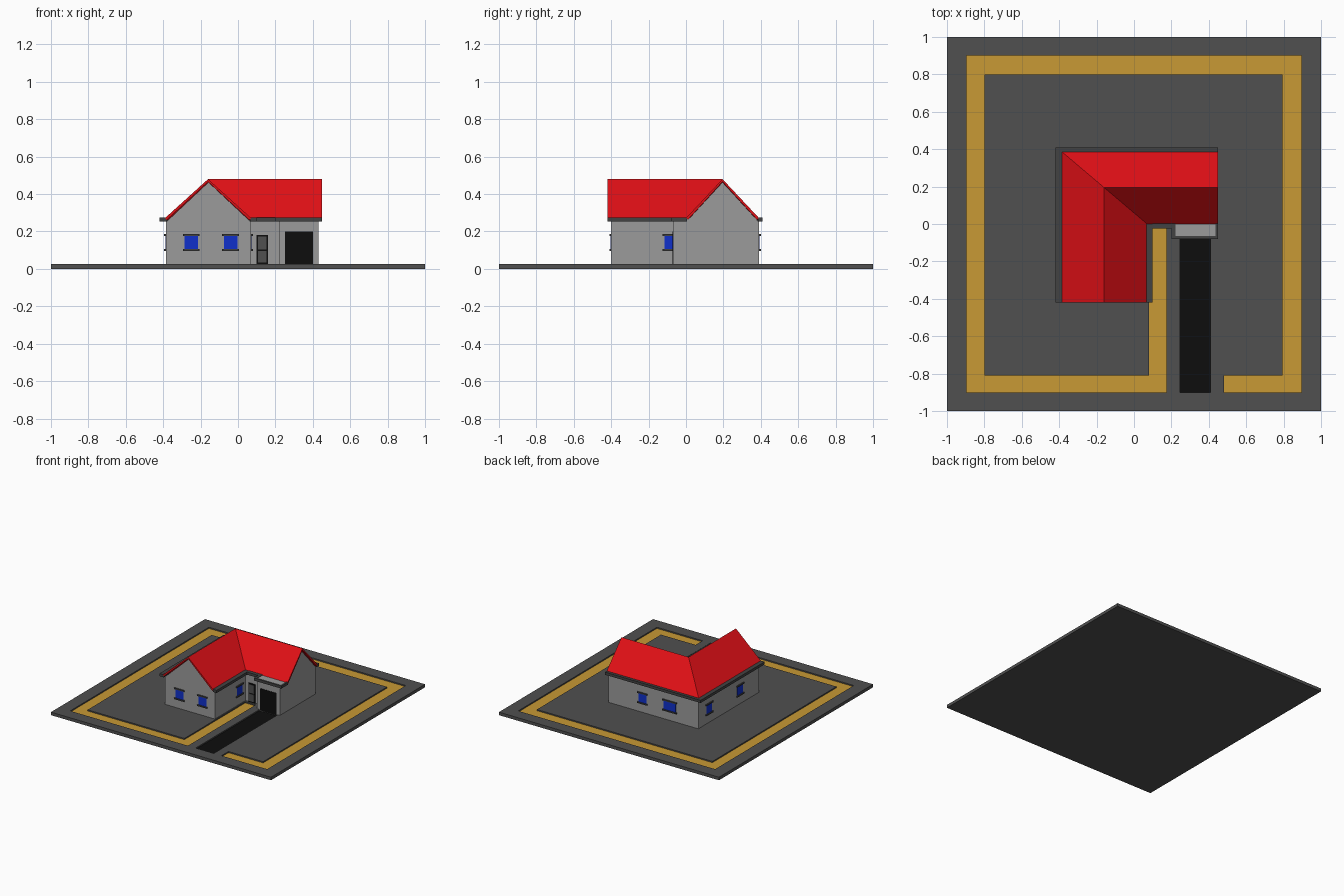
import bpy, bmesh

if "Cube" in bpy.data.objects:
    bpy.data.objects.remove(bpy.data.objects["Cube"])


def material(name, r, g, b):
    m = bpy.data.materials.new(name)
    m.diffuse_color = (r, g, b, 1)
    m.use_nodes = True
    m.node_tree.nodes["Principled BSDF"].inputs["Base Color"].default_value = m.diffuse_color
    return m


WALL = material("wall_grey", .33, .33, .33)
DARK = material("dark_grey", .08, .08, .08)
TRIM = material("trim_grey", .055, .055, .055)
BLACK = material("black", .004, .004, .004)
TAN = material("tan", .58, .32, .035)
RED = material("red", .75, .005, .008)
BLUE = material("blue", .005, .03, .6)


def from_mesh(name, verts, faces, mat):
    me = bpy.data.meshes.new(name)
    me.from_pydata(verts, [], faces)
    me.materials.append(mat)
    ob = bpy.data.objects.new(name, me)
    bpy.context.collection.objects.link(ob)
    return ob


def extrude(name, verts, vec, mat):
    """Closed prism: one planar outline swept along vec."""
    ob = from_mesh(name, verts, [range(len(verts))], mat)
    bm = bmesh.new()
    bm.from_mesh(ob.data)
    r = bmesh.ops.extrude_face_region(bm, geom=bm.faces[:], use_keep_orig=True)
    moved = [e for e in r["geom"] if isinstance(e, bmesh.types.BMVert)]
    bmesh.ops.translate(bm, verts=moved, vec=vec)
    bmesh.ops.recalc_face_normals(bm, faces=bm.faces[:])
    bm.to_mesh(ob.data)
    bm.free()
    return ob


def plan(name, pts, z0, z1, mat):
    return extrude(name, [(x, y, z0) for x, y in pts], (0, 0, z1 - z0), mat)


def box(name, x0, x1, y0, y1, z0, z1, mat):
    return plan(name, [(x0, y0), (x1, y0), (x1, y1), (x0, y1)], z0, z1, mat)


# Ground slab with sunken footpath and driveway
slab = box("ground_slab", -1, 1, -1, 1, 0, .025, DARK)
path = [(.08, -.02), (.08, -.81), (-.80, -.81), (-.80, .80), (.795, .80), (.795, -.81),
        (.48, -.81), (.48, -.90), (.895, -.90), (.895, .90), (-.895, .90), (-.895, -.90),
        (.175, -.90), (.175, -.02)]
drive = [(.245, -.90), (.41, -.90), (.41, -.07), (.245, -.07)]
for name, pts, mat in (("footpath", path, TAN), ("driveway", drive, BLACK)):
    cutter = plan(name + "_cutter", pts, .011, .05, mat)
    cutter.hide_render = True
    cutter.hide_viewport = True
    cutter.display_type = 'WIRE'
    cut = slab.modifiers.new(name, 'BOOLEAN')
    cut.operation = 'DIFFERENCE'
    cut.object = cutter
    plan(name, pts, .006, .015, mat)

# L-shaped walls with the garage bump-out
plan("walls", [(-.385, -.40), (.07, -.40), (.07, 0), (.22, 0), (.22, -.07), (.43, -.07),
               (.43, .39), (-.385, .39)], .015, .257, WALL)
extrude("front_gable", [(-.385, -.40, .25), (.07, -.40, .25), (-.158, -.40, .463)],
        (0, .02, 0), WALL)
extrude("side_gable", [(.43, 0, .25), (.43, .39, .25), (.43, .195, .463)],
        (-.02, 0, 0), WALL)

# Roof: two ridges meeting at a hip and a valley
E, P = .272, .48
roof = from_mesh("roof", [
    (-.39, -.42, E), (-.16, -.42, P), (.07, -.42, E), (-.16, .195, P), (-.39, .39, E),
    (.07, 0, E), (.45, 0, E), (.45, .195, P), (.45, .39, E)],
    [(0, 1, 3, 4), (1, 2, 5, 3), (3, 5, 6, 7), (3, 7, 8, 4)], RED)
thick = roof.modifiers.new("thickness", 'SOLIDIFY')
thick.thickness = .014
thick.offset = -1

# Gutters along every eave, and the flat garage roof
for name, x0, x1, y0, y1 in (
        ("left_gutter", -.42, -.38, -.42, .41), ("back_gutter", -.38, .45, .385, .41),
        ("inner_gutter", .065, .10, -.42, .0), ("porch_gutter", .10, .20, -.025, .005),
        ("garage_left_gutter", .20, .222, -.08, .005),
        ("garage_front_gutter", .222, .45, -.08, -.065),
        ("garage_right_gutter", .435, .45, -.065, .005)):
    box(name, x0, x1, y0, y1, .254, .276, TRIM)
box("garage_flat_roof", .222, .435, -.065, .01, .254, .272, WALL)


# Windows: pane, sill and lintel on a wall facing the given axis and sign
def window(name, axis, sign, wall, centre, half=.036):
    def part(label, h, z0, z1, depth, mat):
        a, b = sorted((wall - sign * .01, wall + sign * depth))
        span = (centre - h, centre + h)
        xy = (a, b) + span if axis == 'x' else span + (a, b)
        box(name + label, *xy, z0, z1, mat)
    part("_pane", half, .105, .177, .003, BLUE)
    part("_sill", half + .009, .095, .105, .010, TRIM)
    part("_lintel", half + .009, .177, .187, .010, TRIM)


window("front_window_left", 'y', -1, -.40, -.25)
window("front_window_right", 'y', -1, -.40, -.04)
window("inner_window", 'x', 1, .07, -.08)
window("left_window_rear", 'x', -1, -.385, .25)
window("left_window_front", 'x', -1, -.385, -.15)
window("back_window_wide", 'y', 1, .39, -.126, .056)
window("back_window_small", 'y', 1, .39, .12)

# Front door with two panels, and garage door
box("front_door", .098, .16, -.006, .01, .02, .18, BLACK)
for i, (z0, z1) in enumerate(((.035, .095), (.103, .172))):
    box(f"front_door_panel_{i + 1}", .106, .152, -.009, .005, z0, z1, DARK)
box("garage_door", .252, .40, -.073, -.06, .02, .20, BLACK)
